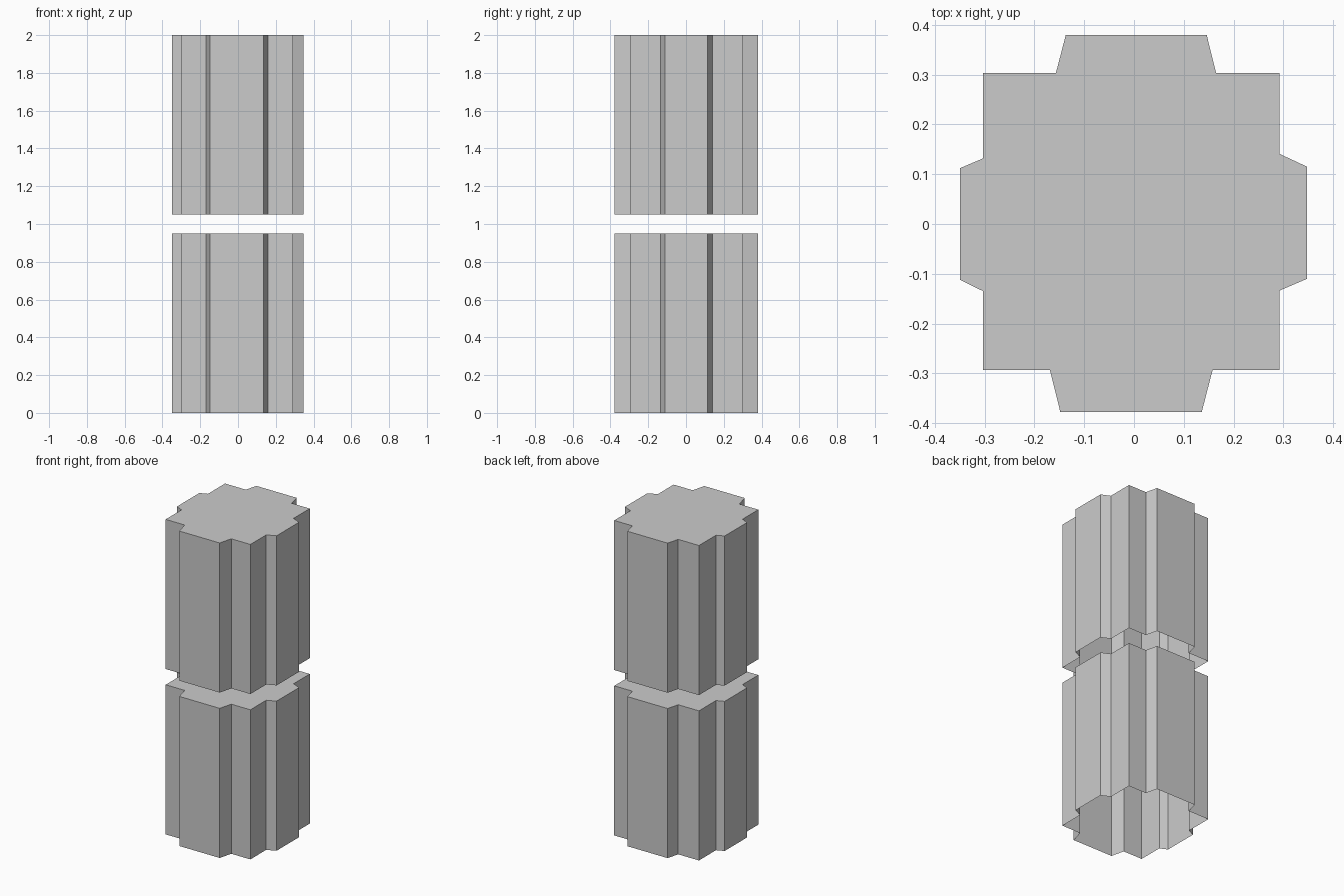
import bpy, bmesh

if "Cube" in bpy.data.objects:
    bpy.data.objects.remove(bpy.data.objects["Cube"])

# Notched column outline, seen from above, counter-clockwise
OUTLINE = [
    (0.292, -0.293), (0.292, -0.134), (0.348, -0.110), (0.348, 0.115),
    (0.292, 0.141), (0.292, 0.303), (0.165, 0.303), (0.146, 0.380),
    (-0.137, 0.380), (-0.157, 0.303), (-0.303, 0.303), (-0.303, 0.132),
    (-0.350, 0.112), (-0.350, -0.112), (-0.303, -0.135), (-0.303, -0.293),
    (-0.169, -0.293), (-0.148, -0.378), (0.136, -0.378), (0.158, -0.293),
]


def shell_block(name, bottom, top):
    """Capped on top, open underneath."""
    bm = bmesh.new()
    low = [bm.verts.new((x, y, bottom)) for x, y in OUTLINE]
    high = [bm.verts.new((x, y, top)) for x, y in OUTLINE]
    n = len(OUTLINE)
    for i in range(n):
        j = (i + 1) % n
        bm.faces.new((low[i], low[j], high[j], high[i]))
    bm.faces.new(high)
    mesh = bpy.data.meshes.new(name)
    bm.to_mesh(mesh)
    bm.free()
    obj = bpy.data.objects.new(name, mesh)
    bpy.context.collection.objects.link(obj)
    return obj


# Two stacked hollow blocks with a gap between them
shell_block("lower_block", 0.0, 0.95)
shell_block("upper_block", 1.05, 2.0)
